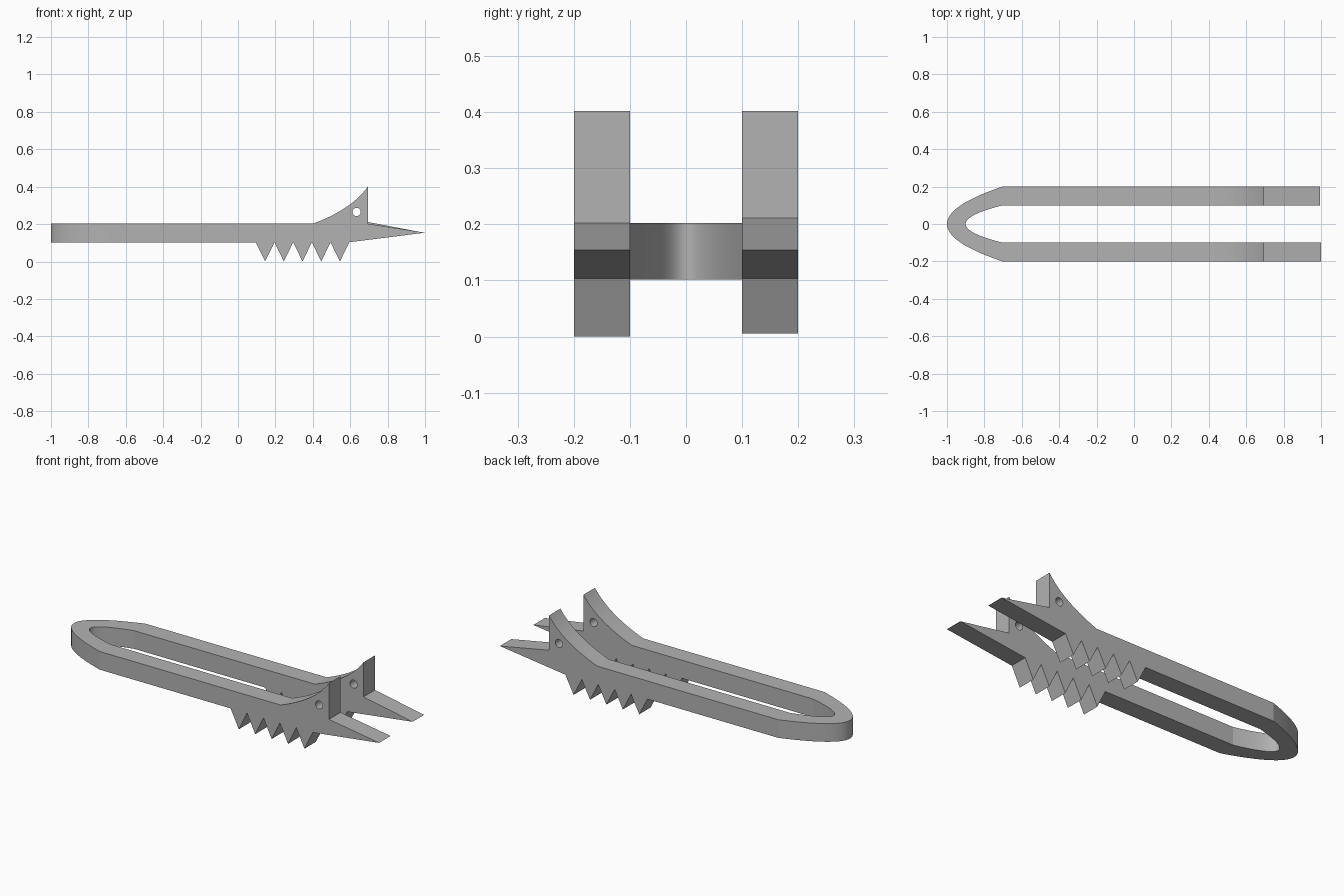
import bpy, bmesh, math

cube = bpy.data.objects.get("Cube")
if cube:
    bpy.data.objects.remove(cube, do_unlink=True)

BOW_X = -0.703          # where the straight arms meet the curved bow
LOW, HIGH = 0.102, 0.202

grey = bpy.data.materials.new("plain grey")
grey.use_nodes = True
colour = (0.45, 0.45, 0.45, 1)
grey.diffuse_color = colour
grey.node_tree.nodes["Principled BSDF"].inputs["Base Color"].default_value = colour


def extrude_outline(name, points, offset):
    """Solid made from a closed outline pushed along the offset vector."""
    bm = bmesh.new()
    face = bm.faces.new([bm.verts.new(p) for p in points])
    moved = bmesh.ops.extrude_face_region(bm, geom=[face])["geom"]
    verts = [v for v in moved if isinstance(v, bmesh.types.BMVert)]
    bmesh.ops.translate(bm, verts=verts, vec=offset)
    bmesh.ops.recalc_face_normals(bm, faces=bm.faces)
    mesh = bpy.data.meshes.new(name)
    bm.to_mesh(mesh)
    bm.free()
    mesh.materials.append(grey)
    obj = bpy.data.objects.new(name, mesh)
    bpy.context.collection.objects.link(obj)
    return obj


def shade(obj):
    bpy.ops.object.select_all(action='DESELECT')
    obj.select_set(True)
    bpy.context.view_layer.objects.active = obj
    bpy.ops.object.shade_smooth_by_angle(angle=math.radians(12))


def horn_curve(steps=14):
    """Concave sweep from the arm top up to the horn tip."""
    (ax, az), (bx, bz), (cx, cz) = (0.4, HIGH), (0.61, 0.28), (0.695, 0.402)
    for i in range(steps + 1):
        t = i / steps
        u = 1 - t
        yield (u*u*ax + 2*u*t*bx + t*t*cx, u*u*az + 2*u*t*bz + t*t*cz)


def arm_outline(notch, tip_x, tooth_z):
    outline = [(BOW_X, LOW), (BOW_X, HIGH), *horn_curve()]
    outline += [(0.695, notch), (tip_x, 0.154)]      # mouth and lower jaw
    for i in range(5):                               # row of teeth
        x = 0.595 - 0.1 * i
        outline += [(x, LOW + 0.001), (x - 0.05, tooth_z)]
    return outline + [(0.095, LOW)]


# Cutter for the eye holes through both arms
bpy.ops.mesh.primitive_cylinder_add(vertices=32, radius=0.022, depth=0.6,
                                    location=(0.634, 0, 0.265),
                                    rotation=(math.pi / 2, 0, 0))
cutter = bpy.context.object
cutter.name = "eye_hole_cutter"
cutter.data.materials.append(grey)
cutter.hide_render = True
cutter.hide_set(True)

# Two straight arms with horn, jaw and teeth
for name, y, notch, tip_x, tooth_z in (("front_arm", -0.2, 0.202, 1.0, 0.0),
                                       ("back_arm", 0.1, 0.211, 0.994, 0.005)):
    points = [(x, y, z) for x, z in arm_outline(notch, tip_x, tooth_z)]
    arm = extrude_outline(name, points, (0, 0.1, 0))
    hole = arm.modifiers.new("eye hole", 'BOOLEAN')
    hole.object = cutter
    hole.operation = 'DIFFERENCE'
    hole.solver = 'EXACT'
    shade(arm)


def parabola(apex, half_width, steps=24):
    """Points of a bow edge from the front arm round to the back arm."""
    for i in range(-steps, steps + 1):
        t = i / steps
        yield (apex + (BOW_X - apex) * t * t, half_width * t, LOW)


# Curved bow joining the arms
outer = list(parabola(-1.0, 0.2))
inner = list(parabola(-0.9, 0.1))
bow = extrude_outline("bow", outer + inner[::-1], (0, 0, HIGH - LOW))
shade(bow)
